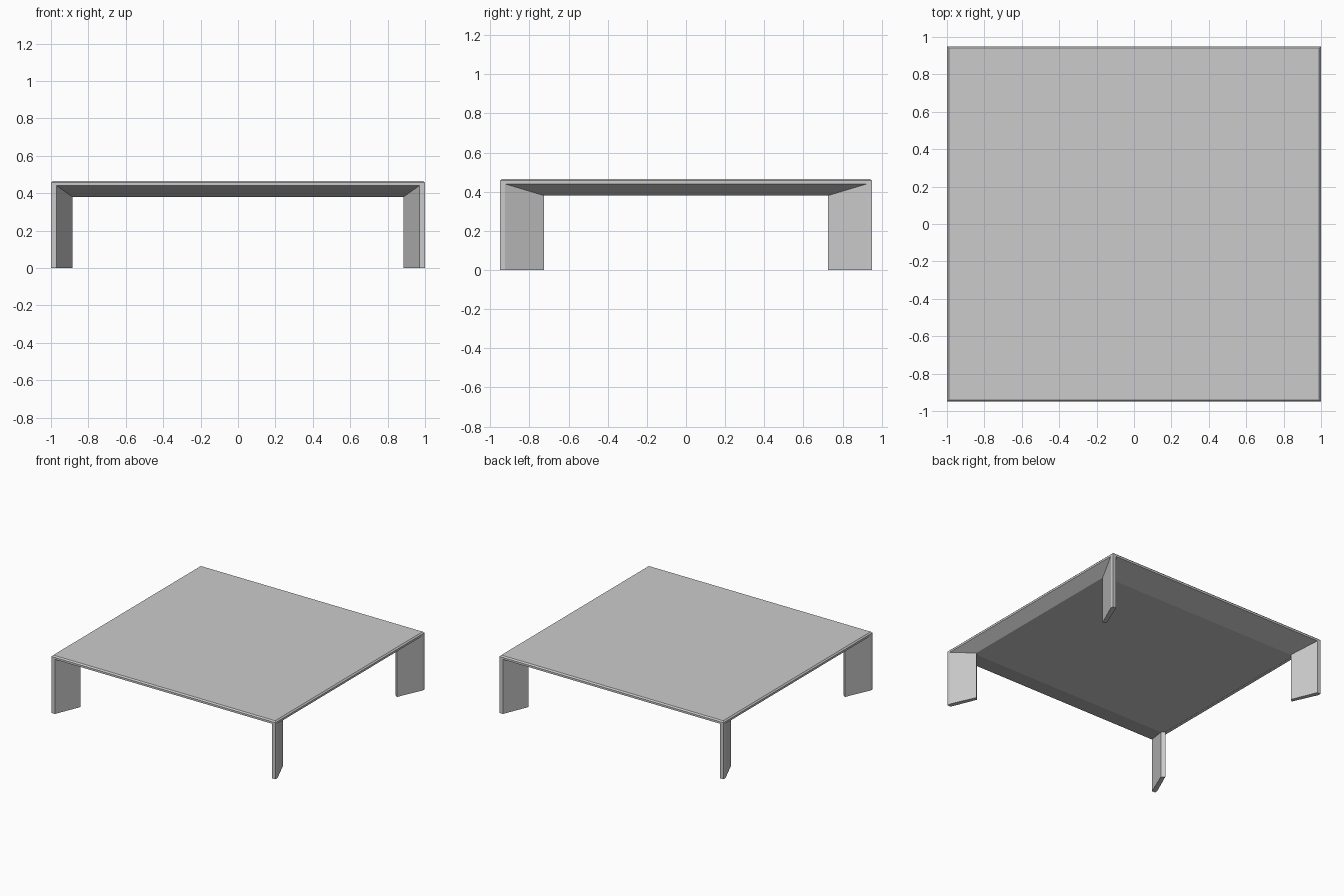
import bpy
import bmesh

default = bpy.data.objects.get("Cube")
if default:
    bpy.data.objects.remove(default, do_unlink=True)

grey = bpy.data.materials.new("plain_grey")
grey.use_nodes = True
COLOUR = (0.6, 0.6, 0.6, 1)
grey.diffuse_color = COLOUR
grey.node_tree.nodes["Principled BSDF"].inputs["Base Color"].default_value = COLOUR


def loft(name, rings):
    """Join matching point rings into a closed solid."""
    bm = bmesh.new()
    loops = [[bm.verts.new(p) for p in ring] for ring in rings]
    n = len(loops[0])
    for low, high in zip(loops, loops[1:]):
        for i in range(n):
            j = (i + 1) % n
            bm.faces.new((low[i], low[j], high[j], high[i]))
    bm.faces.new(loops[0])
    bm.faces.new(loops[-1])
    bmesh.ops.recalc_face_normals(bm, faces=bm.faces)
    mesh = bpy.data.meshes.new(name)
    bm.to_mesh(mesh)
    bm.free()
    mesh.materials.append(grey)
    obj = bpy.data.objects.new(name, mesh)
    bpy.context.collection.objects.link(obj)
    return obj


def rectangle(x, y, z):
    return [(-x, -y, z), (x, -y, z), (x, y, z), (-x, y, z)]


# Table top: flat underside, sloping up to a thin bevelled rim
loft("table_top", [
    rectangle(0.91, 0.745, 0.38),
    rectangle(1.0, 0.95, 0.44),
    rectangle(1.0, 0.95, 0.456),
    rectangle(0.99, 0.94, 0.466),
])

# Legs: slanted plates running inward from each corner
LEG_PLAN = [(0.97, 0.95), (1.0, 0.95), (1.0, 0.925), (0.91, 0.725), (0.885, 0.745)]
for sx, side in ((1, "left"), (-1, "right")):
    for sy, end in ((-1, "front"), (1, "back")):
        loft(f"{end}_{side}_leg",
             [[(sx * x, sy * y, z) for x, y in LEG_PLAN] for z in (0, 0.44)])
